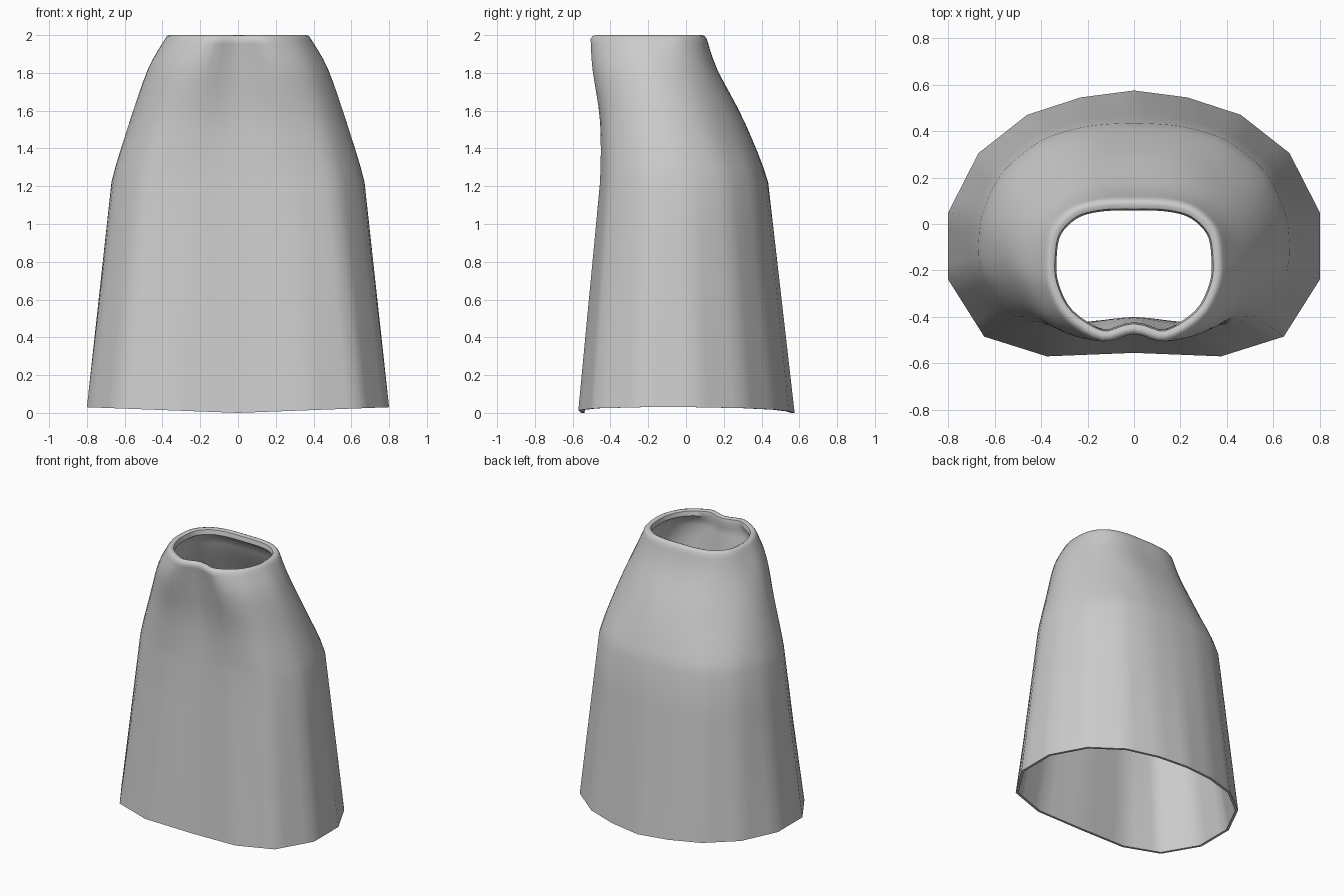
import bpy, bmesh
from mathutils import Vector

cube = bpy.data.objects.get("Cube")
if cube:
    bpy.data.objects.remove(cube, do_unlink=True)

# Half outlines from centre back, round the left side, to centre front
HEM = [(0, .575), (.23, .545), (.46, .47), (.67, .305), (.8, .05),
       (.8, -.24), (.645, -.485), (.375, -.57), (0, -.555)]
HIP = [(0, .435), (.21, .42), (.4, .36), (.57, .22), (.66, .02),
       (.66, -.2), (.52, -.4), (.28, -.455), (0, -.445)]
BELLY = [(0, .31), (.2, .29), (.36, .22), (.5, .1), (.57, -.06),
         (.555, -.24), (.44, -.4), (.24, -.455), (0, -.43)]
RIBS = [(0, .165), (.18, .155), (.32, .1), (.42, 0), (.47, -.13),
        (.465, -.26), (.37, -.42), (.2, -.495), (0, -.455)]
WAIST = [(0, .11), (.15, .105), (.27, .07), (.36, -.02), (.385, -.14),
         (.375, -.27), (.3, -.41), (.14, -.505), (0, -.475)]
STEPS = 4


def spline(a, b, c, d, t):
    return b + (c - a) * (t / 2) + (2 * a - 5 * b + 4 * c - d) * (t * t / 2) \
        + (3 * b - a - 3 * c + d) * (t ** 3 / 2)


def ring(half, z, roundness):
    """Mirror a half outline and subdivide it, blending straight and curved."""
    pts = [Vector((x, y, z)) for x, y in half]
    pts += [Vector((-p.x, p.y, z)) for p in pts[-2:0:-1]]
    n, out = len(pts), []
    for i in range(n):
        a, b, c, d = (pts[(i + k) % n] for k in (-1, 0, 1, 2))
        for s in range(STEPS):
            t = s / STEPS
            out.append(b.lerp(c, t).lerp(spline(a, b, c, d, t), roundness))
    return out


def inset(loop, amount, drop=0):
    """Move a ring inwards along its own outline normals."""
    n, out = len(loop), []
    for i, p in enumerate(loop):
        tangent = loop[(i + 2) % n] - loop[i - 2]
        normal = Vector((tangent.y, -tangent.x, 0)).normalized()
        out.append(p + normal * amount - Vector((0, 0, drop)))
    return out


# Outer wall: straight skirt below the hip, curved above
hem = ring(HEM, 0, 0)
for p in hem:
    p.z = .03 * abs(p.x) / .8
hip = ring(HIP, 1.22, .7)
keys = [hip, ring(BELLY, 1.54, 1), ring(RIBS, 1.82, 1), ring(WAIST, 1.98, 1)]
outer = [[p.lerp(q, k / 4) for p, q in zip(hem, hip)] for k in range(4)]
stack = [outer[-1]] + keys + [keys[-1]]
# Soften the skirt tangent so the hip bends gently
stack[0] = [q + (p - q) * .8 for p, q in zip(outer[-1], hip)]
for k in range(1, 4):
    for s in range(STEPS):
        outer.append([spline(*q, s / STEPS) for q in zip(*stack[k - 1:k + 3])])
waist = keys[-1]
outer.append(waist)

# Rolled rim, then the inner wall back down to the hem
rim = [inset(waist, .012, -.016), inset(waist, .028, -.02),
       inset(waist, .045, -.012), inset(waist, .052, .02)]
inner = [inset(r, .03) for r in reversed(outer[1:-2])] + [inset(hem, .018)]
rings = outer + rim + inner

bm = bmesh.new()
verts = [[bm.verts.new(p) for p in r] for r in rings]
count = len(hem)
for lower, upper in zip(verts, verts[1:] + verts[:1]):
    for i in range(count):
        j = (i + 1) % count
        bm.faces.new((lower[i], lower[j], upper[j], upper[i]))
bmesh.ops.recalc_face_normals(bm, faces=bm.faces)
mesh = bpy.data.meshes.new("skirt")
bm.to_mesh(mesh)
bm.free()

skirt = bpy.data.objects.new("skirt", mesh)
bpy.context.collection.objects.link(skirt)

# Plain grey cloth
cloth = bpy.data.materials.new("grey cloth")
cloth.use_nodes = True
grey = (.6, .6, .6, 1)
cloth.diffuse_color = grey
cloth.node_tree.nodes["Principled BSDF"].inputs["Base Color"].default_value = grey
mesh.materials.append(cloth)

bpy.ops.object.select_all(action='DESELECT')
skirt.select_set(True)
bpy.context.view_layer.objects.active = skirt
bpy.ops.object.shade_smooth_by_angle(angle=.9)
